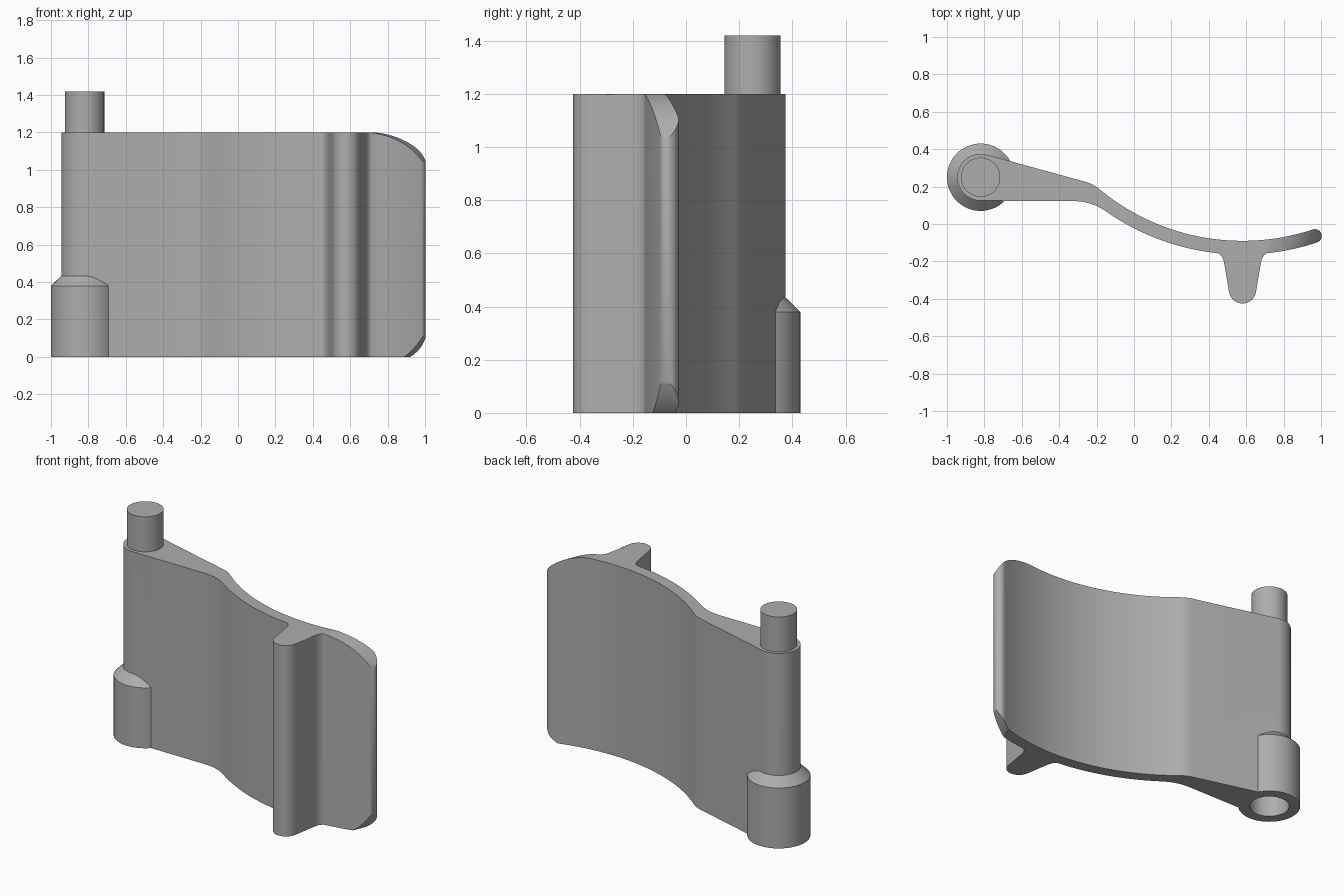
import bpy, bmesh
from math import cos, sin, pi, radians, atan2, hypot
from mathutils import Vector

if "Cube" in bpy.data.objects:
    bpy.data.objects.remove(bpy.data.objects["Cube"])

grey = bpy.data.materials.new("plain grey")
grey.use_nodes = True
COLOUR = (0.42, 0.42, 0.42, 1)
grey.diffuse_color = COLOUR
grey.node_tree.nodes["Principled BSDF"].inputs["Base Color"].default_value = COLOUR

HINGE = (-0.82, 0.25)
HEIGHT = 1.2


def arc(centre, r, a0, a1, n):
    """Points on an arc, angles in degrees."""
    angles = [radians(a0 + (a1 - a0) * i / n) for i in range(n + 1)]
    return [(centre[0] + r * cos(a), centre[1] + r * sin(a)) for a in angles]


def make(name, bm):
    bmesh.ops.recalc_face_normals(bm, faces=bm.faces)
    mesh = bpy.data.meshes.new(name)
    bm.to_mesh(mesh)
    bm.free()
    mesh.materials.append(grey)
    ob = bpy.data.objects.new(name, mesh)
    bpy.context.collection.objects.link(ob)
    return ob


def prism(name, points, offset):
    """Close a loop of 3D points and extrude it along an offset."""
    bm = bmesh.new()
    face = bm.faces.new([bm.verts.new(p) for p in points])
    side = bmesh.ops.extrude_face_region(bm, geom=[face], use_keep_orig=True)["geom"]
    bmesh.ops.translate(bm, vec=offset,
                        verts=[g for g in side if isinstance(g, bmesh.types.BMVert)])
    return make(name, bm)


def turned(name, profile, segments=64):
    """Solid of revolution about the hinge axis from (radius, z) pairs."""
    bm = bmesh.new()
    rings = [[bm.verts.new((x, y, z)) for x, y in arc(HINGE, r, 0, 360, segments)[:-1]]
             for r, z in profile]
    for low, high in zip(rings, rings[1:]):
        for i in range(segments):
            j = (i + 1) % segments
            bm.faces.new((low[i], low[j], high[j], high[i]))
    bm.faces.new(rings[0])
    bm.faces.new(rings[-1])
    return make(name, bm)


def activate(ob):
    bpy.ops.object.select_all(action='DESELECT')
    ob.select_set(True)
    bpy.context.view_layer.objects.active = ob


def boolean(ob, tool, operation):
    activate(ob)
    mod = ob.modifiers.new("cut", 'BOOLEAN')
    mod.operation, mod.object, mod.solver = operation, tool, 'EXACT'
    bpy.ops.object.modifier_apply(modifier=mod.name)
    bpy.data.objects.remove(tool)


def smooth(ob):
    activate(ob)
    bpy.ops.object.shade_smooth_by_angle(angle=radians(32))


# Plate outline: hinge barrel, bend, long curved blade, rounded tip and rib
BLADE = (0.58, 1.107)
R_BACK, R_FRONT = 1.197, 1.27


def join_angle(c):
    """Angle from a bend centre towards the blade centre."""
    return math_deg(atan2(BLADE[1] - c[1], BLADE[0] - c[0]))


def math_deg(a):
    return a * 180 / pi


def fillet(a, b, c, n=7):
    """Quadratic corner curve."""
    a, b, c = Vector(a), Vector(b), Vector(c)
    ts = [i / n for i in range(n + 1)]
    return [tuple(a * (1 - t) ** 2 + b * 2 * t * (1 - t) + c * t * t) for t in ts]


back_bend, front_bend = (-0.309, 0.042), (-0.32, -0.171)
ab, af = join_angle(back_bend), join_angle(front_bend)
TIP = 288.3
mid_r, tip_r = (R_BACK + R_FRONT) / 2, (R_FRONT - R_BACK) / 2
tip_centre = arc(BLADE, mid_r, TIP, TIP, 1)[0]

# Rib on the front, mirrored about its own centre line
foot = arc(BLADE, R_FRONT, 276, 276, 1)[0]
flank = (0.677, -0.215)
rib_right = fillet(foot, (0.685, -0.165), flank)
rib_left = [(2 * BLADE[0] - x, y) for x, y in reversed(rib_right)]
rib = rib_right + arc((BLADE[0], -0.352), 0.073, -8, -172, 20) + rib_left

outline = (arc(HINGE, 0.125, 270, 75.2, 36)
           + arc(back_bend, 0.19, 75.2, ab, 8)
           + arc(BLADE, R_BACK, ab + 180, TIP, 40)
           + arc(tip_centre, tip_r, TIP + 180, TIP, 12)[1:-1]
           + arc(BLADE, R_FRONT, TIP, 276, 8)[:-1]
           + rib
           + arc(BLADE, R_FRONT, 264, af + 180, 26)[1:]
           + arc(front_bend, 0.293, af, 90, 12)[1:])
body = prism("curved_plate", [(x, y, 0) for x, y in outline], (0, 0, HEIGHT))

# Collar with a chamfered shoulder, and the socket below
boolean(body, turned("collar", [(0.18, 0), (0.18, 0.38), (0.12, 0.438)]), 'UNION')
boolean(body, turned("socket", [(0.115, -0.1), (0.115, 0.25)]), 'DIFFERENCE')

# Slanted cuts rounding the free corners of the blade
top_curve = fillet((0.7, 1.202), (0.92, 1.19), (1.01, 1.0), 14)
low_curve = fillet((0.895, -0.002), (0.965, 0.05), (1.01, 0.16), 8)
for name, curve, z in (("top_corner", top_curve, 1.4), ("low_corner", low_curve, -0.2)):
    loop = curve + [(1.3, curve[-1][1]), (1.3, z), (curve[0][0], z)]
    points = [(x - 0.08, -0.3, h) for x, h in loop]
    boolean(body, prism(name, points, (0.16, 0.4, 0)), 'DIFFERENCE')
smooth(body)

# Hinge pin on top of the barrel
smooth(turned("hinge_pin", [(0.105, HEIGHT - 0.02), (0.105, 1.42)]))
